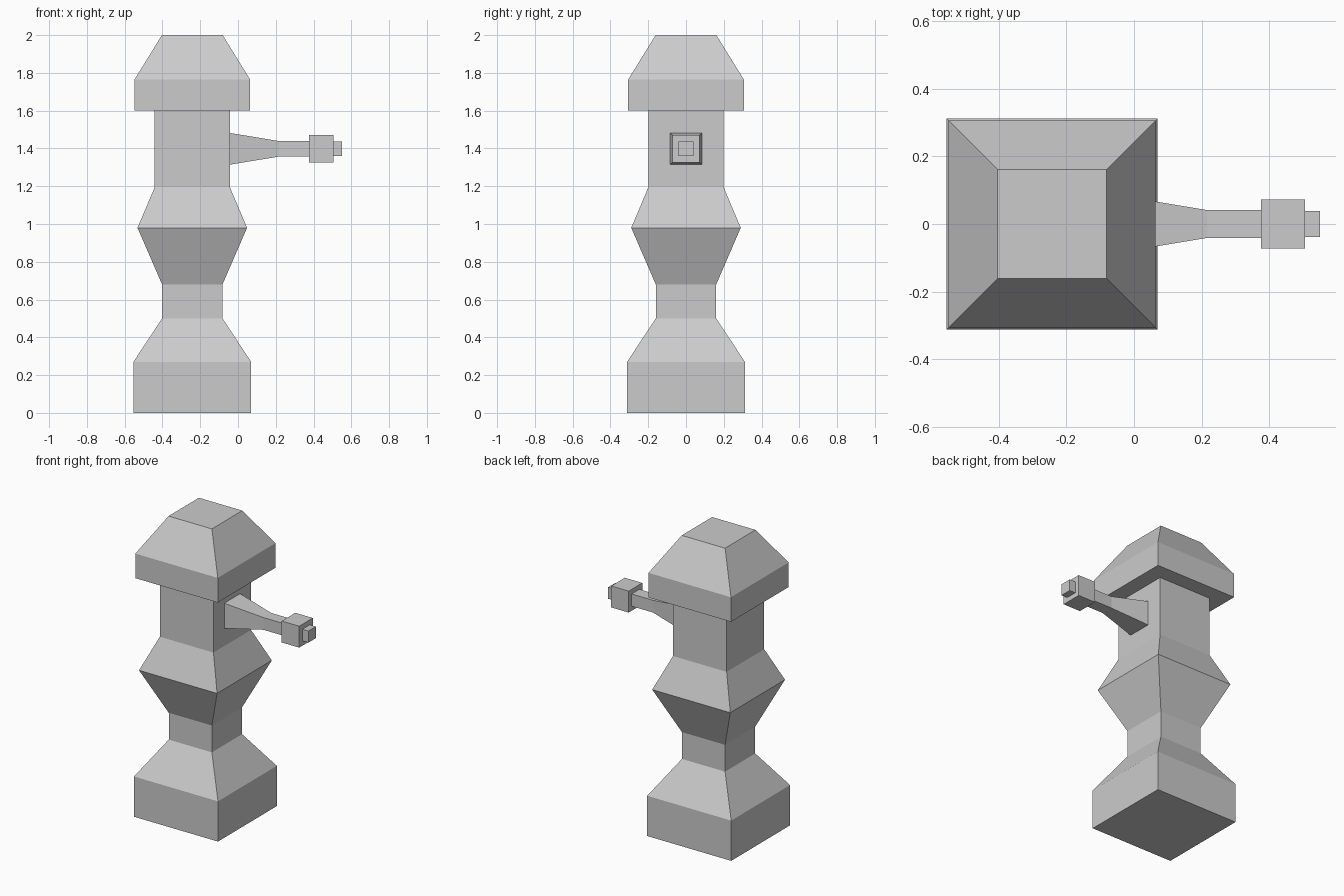
import bpy, bmesh
from mathutils import Vector

if "Cube" in bpy.data.objects:
    bpy.data.objects.remove(bpy.data.objects["Cube"])


def square_loft(name, origin, axis, rings):
    """Skin square rings (distance along axis, half width) into a closed solid."""
    bm = bmesh.new()
    loops = []
    for d, h in rings:
        loop = []
        for a, b in ((-h, -h), (h, -h), (h, h), (-h, h)):
            p = (a, b, d) if axis == 'Z' else (d, a, b)
            loop.append(bm.verts.new(Vector(p) + Vector(origin)))
        loops.append(loop)
    for low, high in zip(loops, loops[1:]):
        for i in range(4):
            j = (i + 1) % 4
            bm.faces.new((low[i], low[j], high[j], high[i]))
    bm.faces.new(loops[0][::-1])
    bm.faces.new(loops[-1])
    bmesh.ops.recalc_face_normals(bm, faces=bm.faces)
    mesh = bpy.data.meshes.new(name)
    bm.to_mesh(mesh)
    bm.free()
    obj = bpy.data.objects.new(name, mesh)
    bpy.context.collection.objects.link(obj)
    return obj


# Turned post: plinth, neck, flared waist, shaft and chamfered cap
square_loft("post", (-0.242, 0, 0), 'Z', [
    (0, 0.312), (0.27, 0.312), (0.5, 0.16), (0.68, 0.16), (0.98, 0.29),
    (1.195, 0.199), (1.6, 0.199), (1.6, 0.306), (1.765, 0.306), (2.0, 0.161)])

# Side arm: tapered root, thin rod, square knob and end tip
square_loft("side_arm", (0, 0, 1.398), 'X', [
    (-0.043, 0.084), (0.217, 0.041), (0.375, 0.041), (0.375, 0.072),
    (0.505, 0.072), (0.505, 0.039), (0.55, 0.039)])
